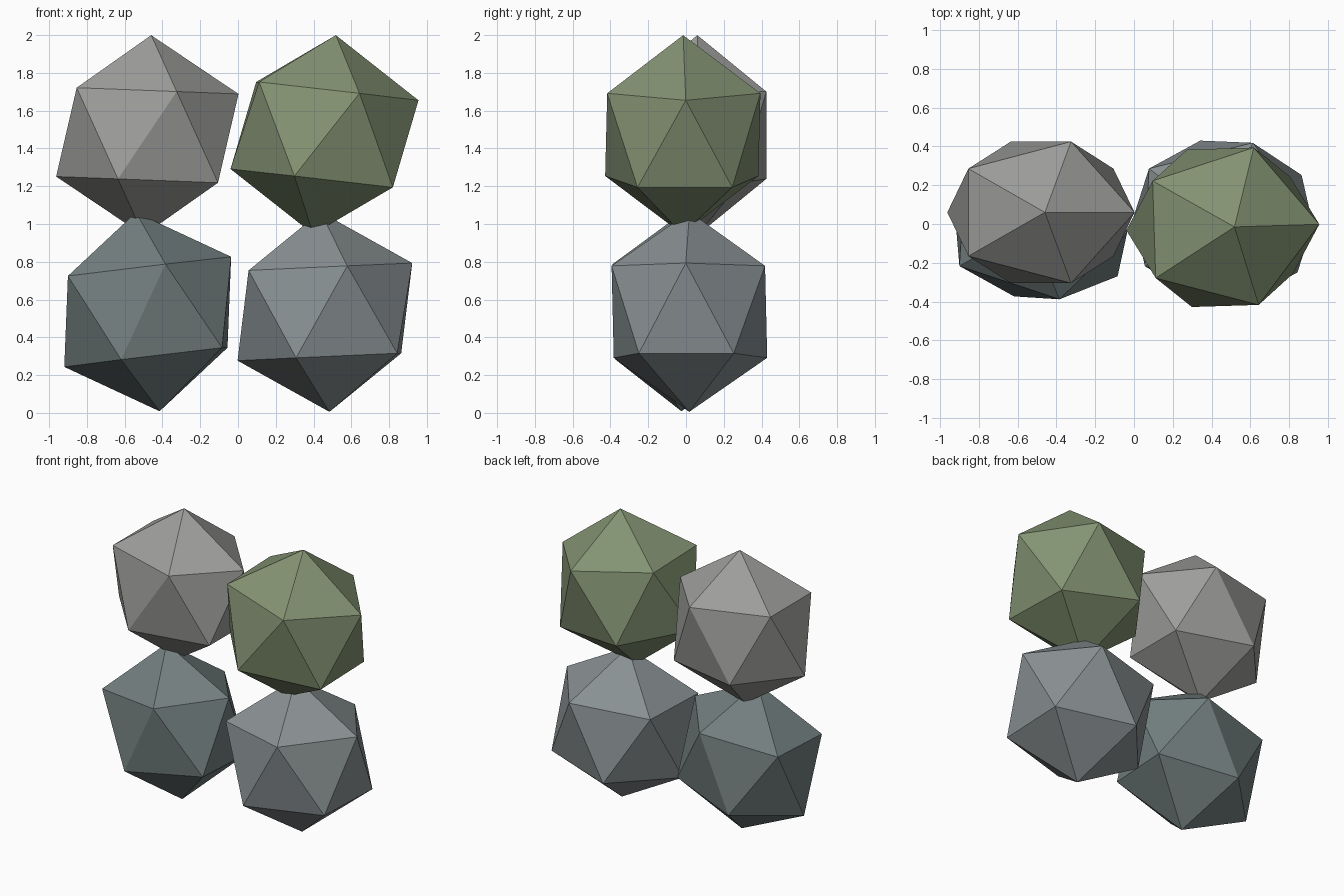
import bpy
from math import radians

if "Cube" in bpy.data.objects:
    bpy.data.objects.remove(bpy.data.objects["Cube"])


def boulder(name, centre, width, depth, height, tilt, turn, colour):
    """Low-poly rock: a squashed icosahedron, tilted about y then turned about z."""
    bpy.ops.mesh.primitive_ico_sphere_add(
        subdivisions=1, radius=1, location=centre,
        rotation=(0, radians(tilt), radians(turn)))
    ob = bpy.context.object
    ob.name = name
    ob.scale = (width, depth, height)
    mat = bpy.data.materials.new(name + "_colour")
    mat.diffuse_color = (*colour, 1)
    mat.use_nodes = True
    mat.node_tree.nodes["Principled BSDF"].inputs["Base Color"].default_value = mat.diffuse_color
    ob.data.materials.append(mat)
    return ob


# lower pair
boulder("lower_left_rock", (-0.478, -0.02, 0.535), 0.53, 0.425, 0.53,
        -6.8, -3.7, (0.17, 0.21, 0.21))
boulder("lower_right_rock", (0.46, 0.018, 0.535), 0.53, 0.478, 0.53,
        -2.6, -2.4, (0.25, 0.28, 0.29))

# upper pair, tips sunk slightly into the lower pair
boulder("upper_left_rock", (-0.48, 0.06, 1.47), 0.53, 0.429, 0.53,
        2.2, 0, (0.34, 0.34, 0.33))
boulder("upper_right_rock", (0.458, -0.017, 1.473), 0.53, 0.477, 0.53,
        6.5, 1.8, (0.23, 0.29, 0.17))
